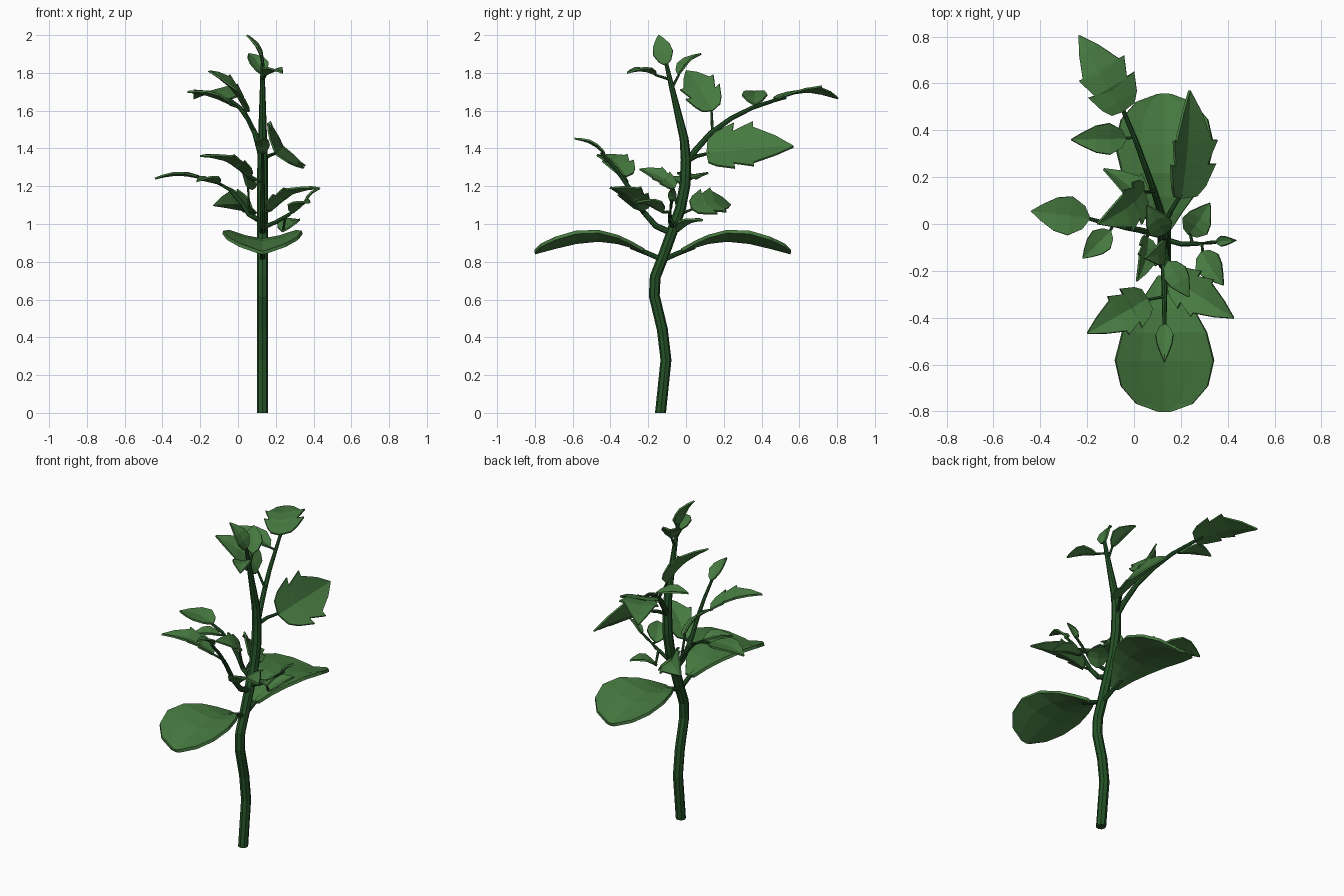
import bpy, bmesh, math
from mathutils import Vector as V

if "Cube" in bpy.data.objects:
    bpy.data.objects.remove(bpy.data.objects["Cube"])


def material(name, rgb):
    m = bpy.data.materials.new(name)
    m.diffuse_color = (*rgb, 1)
    m.use_nodes = True
    m.node_tree.nodes["Principled BSDF"].inputs["Base Color"].default_value = m.diffuse_color
    return m


STEM = material("stem dark green", (0.018, 0.085, 0.02))
LEAF = material("leaf green", (0.062, 0.195, 0.052))


def make(name, verts, faces, mat, thick=0):
    me = bpy.data.meshes.new(name)
    me.from_pydata(verts, [], faces)
    bm = bmesh.new()
    bm.from_mesh(me)
    bmesh.ops.recalc_face_normals(bm, faces=bm.faces)
    bm.to_mesh(me)
    bm.free()
    me.materials.append(mat)
    ob = bpy.data.objects.new(name, me)
    bpy.context.collection.objects.link(ob)
    if thick:
        mod = ob.modifiers.new("thickness", 'SOLIDIFY')
        mod.thickness = thick
        mod.offset = 0
    return ob


def tube(name, pts, r0, r1, sides=8):
    """Tapered round stalk along a path."""
    pts = [V(p) for p in pts]
    n = len(pts)
    verts, faces = [], []
    for i, p in enumerate(pts):
        d = (pts[min(i + 1, n - 1)] - pts[max(i - 1, 0)]).normalized()
        if name == "main_stem" and i == 0:
            d = V((0, 0, 1))
        ref = V((1, 0, 0)) if abs(d.x) < 0.8 else V((0, 1, 0))
        a = d.cross(ref).normalized()
        b = d.cross(a)
        r = r0 + (r1 - r0) * i / (n - 1) if not callable(r0) else r0(p)
        for k in range(sides):
            t = 2 * math.pi * k / sides
            verts.append(p + r * (math.cos(t) * a + math.sin(t) * b))
    for i in range(n - 1):
        for k in range(sides):
            j = (k + 1) % sides
            faces.append((i * sides + k, i * sides + j, (i + 1) * sides + j, (i + 1) * sides + k))
    faces += [tuple(range(sides)), tuple(range((n - 1) * sides, n * sides))]
    return make(name, verts, faces, STEM)


# leaflet outlines: (position along midrib, relative half width)
LOBED = [(0, .08), (.02, .5), (.12, .75), (.27, 1), (.31, .7), (.49, .98), (.55, .78), (.8, .42), (1, .02)]
PLAIN = [(0, .08), (.1, .6), (.33, 1), (.58, .85), (.82, .42), (1, .02)]


def leaflet(name, start, base, tip, half, shape=LOBED, arch=.1, fold=.3, left=1):
    """Folded leaf blade from base to tip, with a thin stalk from start."""
    base, tip, half = V(base), V(tip), V(half)
    ax = tip - base
    d = ax.normalized()
    half = half - d * half.dot(d)
    n = d.cross(half).normalized()
    if n.z < 0:
        n.negate()
    verts, faces = [], []
    for t, w in shape:
        mid = base + ax * t + n * (arch * ax.length * math.sin(math.pi * t))
        up = n * (fold * w * half.length)
        # lobe points sweep toward the tip
        sweep = ax * (.06 if w >= .95 and shape is LOBED else 0)
        verts += [mid - (half * w - up) * left + sweep, mid, mid + half * w + up + sweep]
    for i in range(len(shape) - 1):
        for k in (0, 1):
            a = i * 3 + k
            faces.append((a, a + 1, a + 4, a + 3))
    make(name, verts, faces, LEAF, .01)
    if start:
        tube(name + "_stalk", [start, base + ax * .04], .008, .006, 6)


# main stem
STEM_YZ = [(-.135, 0), (-.106, .28), (-.125, .44), (-.168, .62), (-.163, .72), (-.12, .83),
           (-.07, .97), (-.03, 1.08), (-.005, 1.21), (0, 1.34), (-.01, 1.45), (-.06, 1.66), (-.105, 1.85)]
tube("main_stem", [(.13, y, z) for y, z in STEM_YZ],
     lambda p: .029 if p.z < 1.3 else .029 - .019 * (p.z - 1.3) / .55, 0)

# two broad seed leaves, mirrored about the stem: (distance, midrib height, half width)
SEED = [(.10, .855, .03), (.17, .883, .075), (.24, .903, .125), (.34, .915, .18), (.46, .903, .21),
        (.57, .877, .185), (.645, .857, .12), (.678, .848, .03)]
for side, label in ((1, "back"), (-1, "front")):
    verts, faces = [], []
    for dist, z, w in SEED:
        for u in (-1, -.5, 0, .5, 1):
            verts.append((.13 + u * w, -.123 + side * dist, z + .053 * (w / .21) * abs(u) ** 1.5))
    for i in range(len(SEED) - 1):
        for k in range(4):
            a = i * 5 + k
            faces.append((a, a + 1, a + 6, a + 5))
    make("seed_leaf_" + label, verts, faces, LEAF, .018)
    tube("seed_leaf_stalk_" + label,
         [(.13, -.123, .81), (.13, -.123 + side * .08, .845), (.13, -.123 + side * .17, .88)], .014, .012)

# upper back compound leaf
tube("back_branch", [(.13, .0, 1.32), (.115, .05, 1.39), (.09, .13, 1.48), (.05, .24, 1.56),
                     (.01, .35, 1.615), (-.04, .47, 1.655), (-.06, .53, 1.67)], .018, .008)
leaflet("back_leaf_end", None, (-.05, .48, 1.66), (-.235, .805, 1.665), (.115, .065, .01),
        arch=.1, fold=.15, left=.72)
leaflet("back_leaf_side", (.0, .37, 1.62), (-.035, .365, 1.63), (-.268, .36, 1.70), (0, .067, 0), PLAIN, arch=.06)
leaflet("back_leaf_upper", (.09, .14, 1.49), (.04, .14, 1.60), (-.155, .0, 1.81), (.02, -.09, -.04), arch=.08)
# large single leaf on the stem
leaflet("large_leaf", None, (.2, .11, 1.37), (.237, .57, 1.41), (.095, 0, -.12), arch=.02, fold=.3)
tube("large_leaf_stalk", [(.13, .0, 1.33), (.16, .06, 1.36), (.2, .125, 1.375)], .012, .008)

# front compound leaf
tube("front_branch", [(.13, -.07, .95), (.13, -.16, .99), (.13, -.23, 1.07), (.13, -.30, 1.19),
                      (.13, -.37, 1.29), (.13, -.45, 1.38)], .018, .008)
leaflet("front_leaf_end", None, (.13, -.43, 1.37), (.13, -.59, 1.452), (.038, 0, 0), PLAIN)
leaflet("front_leaf_left", (.13, -.31, 1.22), (.055, -.32, 1.25), (-.2, -.467, 1.36), (-.045, .085, 0))
leaflet("front_leaf_right", (.13, -.22, 1.06), (.17, -.235, 1.07), (.426, -.402, 1.19), (.045, .085, 0))

# left compound leaf
tube("left_branch", [(.13, -.05, 1.01), (.06, -.035, 1.05), (.02, -.025, 1.11), (-.04, -.015, 1.18),
                     (-.11, .0, 1.22), (-.2, .025, 1.24)], .016, .008)
leaflet("left_leaf_end", None, (-.19, .025, 1.24), (-.44, .055, 1.24), (.01, .083, .0), PLAIN, arch=.08, fold=.15)
leaflet("left_leaf_front", (-.09, -.005, 1.21), (-.1, -.03, 1.215), (-.22, -.147, 1.225), (-.035, .04, 0), PLAIN)
leaflet("left_leaf_inner", (.06, -.04, 1.06), (.055, -.06, 1.19), (.012, -.245, 1.29), (.045, 0, -.045))
leaflet("left_leaf_back", (.08, -.035, 1.05), (.075, .03, 1.08), (-.13, .235, 1.1), (.04, .045, -.065))

# right compound leaf
tube("right_branch", [(.13, -.065, .98), (.2, -.085, 1.01), (.27, -.085, 1.05), (.32, -.08, 1.09),
                      (.37, -.075, 1.13)], .012, .007)
leaflet("right_leaf_end", None, (.355, -.075, 1.115), (.435, -.07, 1.19), (0, .022, 0), PLAIN)
leaflet("right_leaf_back", (.25, -.085, 1.035), (.235, -.045, .96), (.325, .09, 1.02), (.055, -.03, .0), PLAIN)
leaflet("right_leaf_front", (.29, -.083, 1.065), (.29, -.12, 1.06), (.382, -.262, 1.115), (.05, .03, .01), PLAIN)

# small leaves at the top
leaflet("top_leaf_end", None, (.13, -.105, 1.84), (.045, -.145, 2.0), (0, .052, .012), PLAIN, .1, .2)
leaflet("top_leaf_back", (.13, -.075, 1.72), (.13, -.04, 1.79), (.055, .08, 1.9), (.05, .025, 0), PLAIN)
leaflet("top_leaf_front", (.13, -.085, 1.765), (.145, -.16, 1.79), (.235, -.312, 1.80), (.047, .025, 0), PLAIN)
